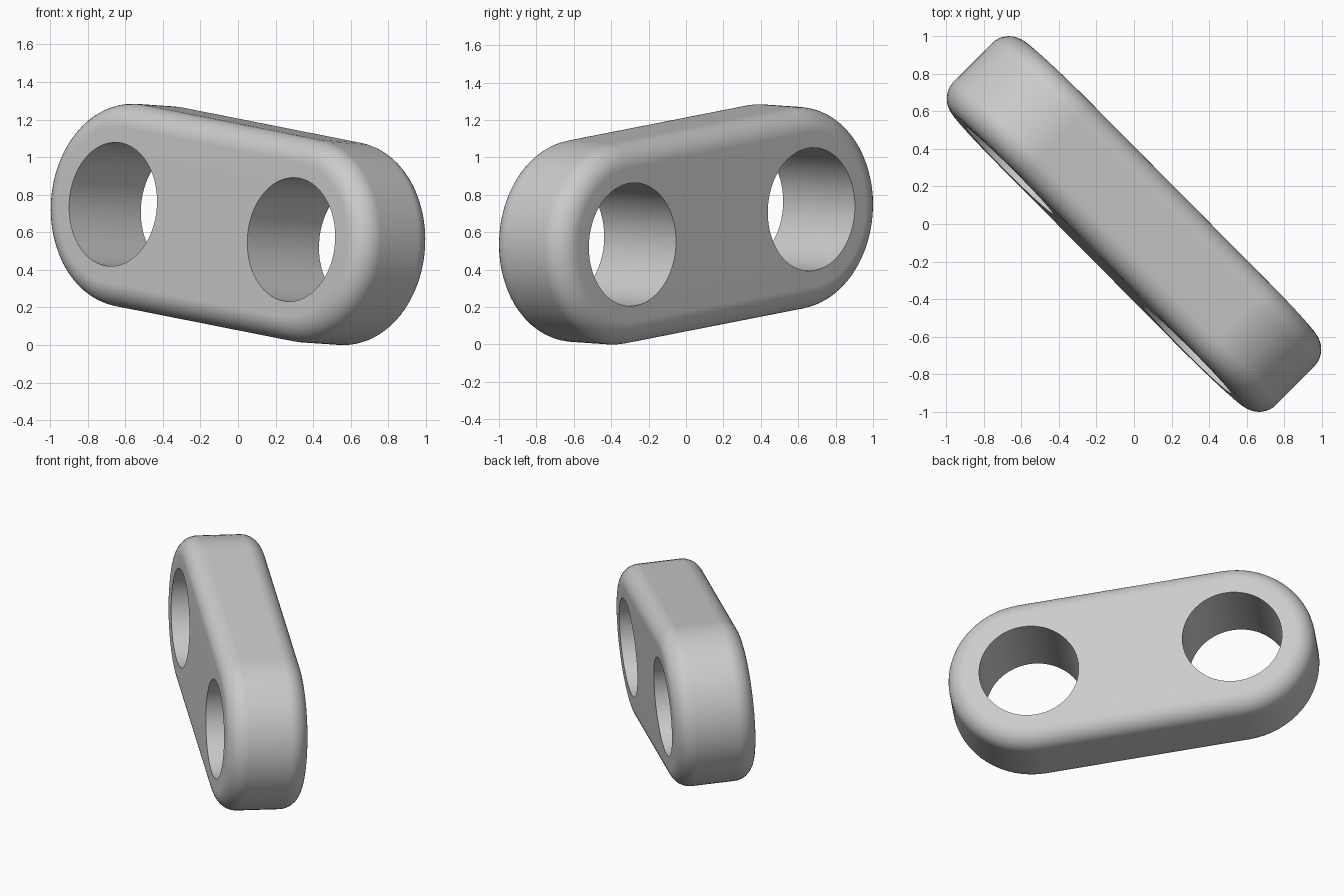
import bpy, bmesh, math
from mathutils import Matrix, Vector

cube = bpy.data.objects.get("Cube")
if cube:
    bpy.data.objects.remove(cube, do_unlink=True)

HALF_SPAN, RADIUS, THICK, FILLET, HOLE = 0.68, 0.542, 0.542, 0.128, 0.33
ARC, ROUND = 32, 10

grey = bpy.data.materials.new("light_grey")
grey.use_nodes = True
colour = (0.6, 0.6, 0.6, 1)
grey.diffuse_color = colour
grey.node_tree.nodes["Principled BSDF"].inputs["Base Color"].default_value = colour

bm = bmesh.new()


def circle(cx, r, z, start, sweep, count):
    return [bm.verts.new((cx + r * math.cos(start + sweep * i / count),
                          r * math.sin(start + sweep * i / count), z))
            for i in range(count)]


def stadium(r, z):
    # Two half circles joined by straight sides
    verts = []
    for side in (1, -1):
        start = -side * math.pi / 2
        verts += circle(side * HALF_SPAN, r, z, start, math.pi, ARC)
        verts.append(bm.verts.new((side * HALF_SPAN, side * r, z)))
    return verts


def loop_edges(ring):
    return [bm.edges.get((ring[i - 1], ring[i])) for i in range(len(ring))]


def skin(rings):
    for a, b in zip(rings, rings[1:]):
        for i in range(len(a)):
            bm.faces.new((a[i - 1], a[i], b[i], b[i - 1]))


# Rounded outer wall, lower fillet then upper fillet
outer = []
for side in (-1, 1):
    for i in range(ROUND + 1):
        t = math.pi / 2 * (1 - i / ROUND if side < 0 else i / ROUND)
        outer.append(stadium(RADIUS - FILLET + FILLET * math.cos(t),
                             side * (THICK / 2 - FILLET + FILLET * math.sin(t))))
skin(outer)

# Two through holes
holes = []
for side in (-1, 1):
    bores = [circle(side * HALF_SPAN, HOLE, z, 0, math.tau, 2 * ARC)
             for z in (THICK / 2, -THICK / 2)]
    skin(bores)
    holes.append(bores)

# Flat faces around the holes
for ring, k, up in ((outer[0], 1, -1), (outer[-1], 0, 1)):
    edges = loop_edges(ring)
    for bores in holes:
        edges += loop_edges(bores[k])
    bmesh.ops.triangle_fill(bm, edges=edges, use_beauty=True, normal=(0, 0, up))
bmesh.ops.recalc_face_normals(bm, faces=bm.faces)

# Turn the link diagonally, with its long axis slightly tilted
along = Vector((0.697, -0.703, -0.138)).normalized()
normal = Vector((0.71, 0.70, -0.05))
normal = (normal - along * normal.dot(along)).normalized()
across = normal.cross(along)
bm.transform(Matrix((along, across, normal)).transposed().to_4x4())
low = min(v.co.z for v in bm.verts)
bmesh.ops.translate(bm, verts=bm.verts, vec=(0, 0, -low))

mesh = bpy.data.meshes.new("link_plate")
bm.to_mesh(mesh)
bm.free()
mesh.materials.append(grey)
link = bpy.data.objects.new("link_plate", mesh)
bpy.context.collection.objects.link(link)

# Smooth fillets, crisp hole rims, flat faces
bpy.ops.object.select_all(action="DESELECT")
link.select_set(True)
bpy.context.view_layer.objects.active = link
bpy.ops.object.shade_smooth_by_angle(angle=math.radians(30))
weighted = link.modifiers.new("flat_face_normals", "WEIGHTED_NORMAL")
weighted.keep_sharp = True
